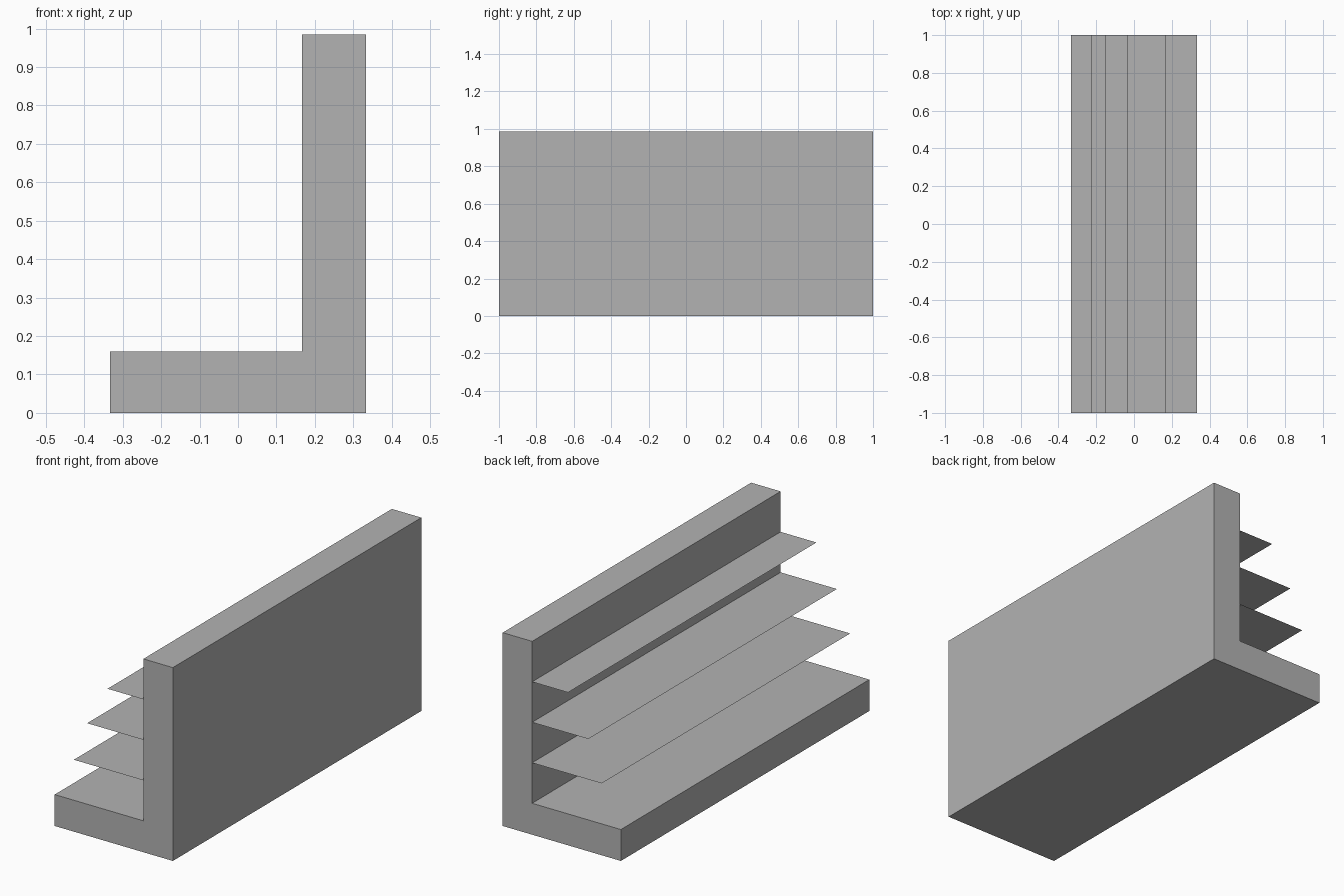
import bpy
import bmesh

cube = bpy.data.objects.get("Cube")
if cube:
    bpy.data.objects.remove(cube, do_unlink=True)

# Single grey material
grey = bpy.data.materials.new("plain grey")
grey.use_nodes = True
colour = (0.45, 0.45, 0.45, 1)
grey.diffuse_color = colour
grey.node_tree.nodes["Principled BSDF"].inputs["Base Color"].default_value = colour

LENGTH = 2.0
OUTER, INNER, TOE = 0.333, 0.167, -0.333   # wall outside, wall inside, base edge
BASE_TOP, WALL_TOP = 0.16, 0.985


def make_object(name, bm):
    mesh = bpy.data.meshes.new(name)
    bm.to_mesh(mesh)
    bm.free()
    mesh.materials.append(grey)
    obj = bpy.data.objects.new(name, mesh)
    bpy.context.collection.objects.link(obj)
    return obj


# L-shaped frame: profile extruded from front to back
bm = bmesh.new()
profile = [(TOE, 0), (OUTER, 0), (OUTER, WALL_TOP), (INNER, WALL_TOP),
           (INNER, BASE_TOP), (TOE, BASE_TOP)]
face = bm.faces.new([bm.verts.new((x, -LENGTH / 2, z)) for x, z in profile])
extruded = bmesh.ops.extrude_face_region(bm, geom=[face], use_keep_orig=True)
moved = [v for v in extruded["geom"] if isinstance(v, bmesh.types.BMVert)]
bmesh.ops.translate(bm, verts=moved, vec=(0, LENGTH, 0))
bmesh.ops.recalc_face_normals(bm, faces=bm.faces)
make_object("wall_and_base", bm)

# Paper-thin shelves, evenly spaced up the wall and narrowing upwards
spacing = (WALL_TOP - BASE_TOP) / 4
shelves = [("lower_shelf", -0.225), ("middle_shelf", -0.15), ("upper_shelf", -0.035)]
for level, (name, edge) in enumerate(shelves, start=1):
    z = BASE_TOP + level * spacing
    half = LENGTH / 2
    bm = bmesh.new()
    bm.faces.new([bm.verts.new(p) for p in (
        (edge, -half, z), (INNER, -half, z), (INNER, half, z), (edge, half, z))])
    make_object(name, bm)
